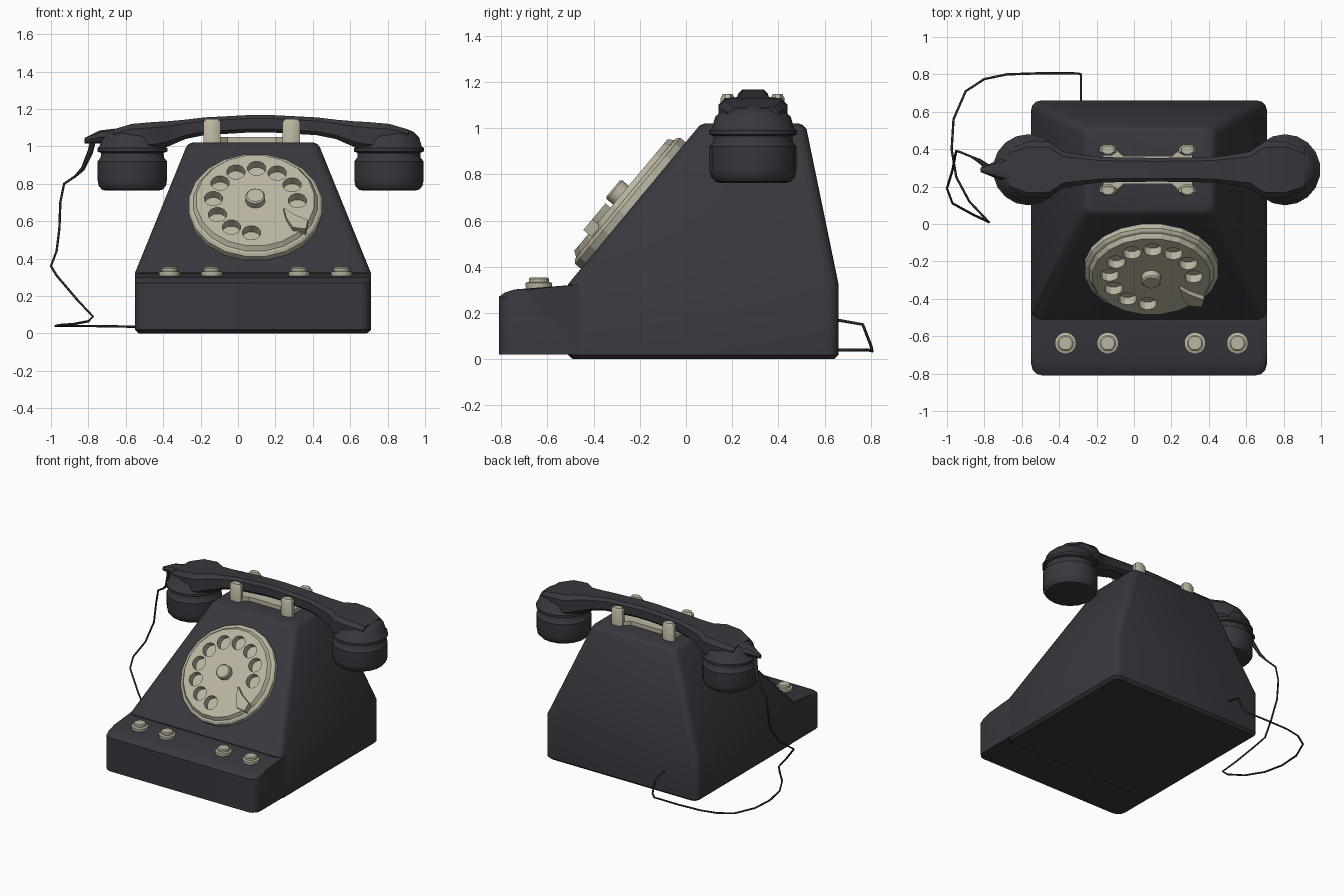
import bpy, bmesh, math
from mathutils import Matrix

if "Cube" in bpy.data.objects:
    bpy.data.objects.remove(bpy.data.objects["Cube"])


def material(name, rgb):
    m = bpy.data.materials.new(name)
    m.diffuse_color = (*rgb, 1)
    m.use_nodes = True
    m.node_tree.nodes["Principled BSDF"].inputs["Base Color"].default_value = m.diffuse_color
    return m


DARK = material("charcoal black", (0.040, 0.039, 0.048))
CREAM = material("warm cream", (0.50, 0.47, 0.36))
CORD = material("cord black", (0.022, 0.022, 0.025))


def loft(name, rings, mat, smooth=35, matrix=None):
    """Skin a list of equal-length point rings and cap both ends."""
    bm = bmesh.new()
    vs = [[bm.verts.new(p) for p in r] for r in rings]
    n = len(vs[0])
    for a, b in zip(vs, vs[1:]):
        for i in range(n):
            bm.faces.new((a[i], a[(i + 1) % n], b[(i + 1) % n], b[i]))
    bm.faces.new(vs[0][::-1])
    bm.faces.new(vs[-1])
    bmesh.ops.recalc_face_normals(bm, faces=bm.faces)
    me = bpy.data.meshes.new(name)
    bm.to_mesh(me)
    bm.free()
    me.materials.append(mat)
    ob = bpy.data.objects.new(name, me)
    bpy.context.collection.objects.link(ob)
    if matrix:
        ob.matrix_world = matrix
    if smooth:
        bpy.ops.object.select_all(action='DESELECT')
        ob.select_set(True)
        bpy.context.view_layer.objects.active = ob
        bpy.ops.object.shade_smooth_by_angle(angle=math.radians(smooth))
    return ob


def lathe(name, profile, mat, seg=20, cx=0, cy=0, sy=1, **kw):
    """Turn an (r, z) profile about a vertical axis."""
    ang = [2 * math.pi * (i + 0.5) / seg for i in range(seg)]
    return loft(name, [[(cx + r * math.cos(a), cy + sy * r * math.sin(a), z) for a in ang]
                       for r, z in profile], mat, **kw)


def plate(name, outline, z0, z1, mat, **kw):
    return loft(name, [[(x, y, z) for x, y in outline] for z in (z0, z1)], mat, **kw)


def round_rect(x0, x1, y0, y1, r, z):
    pts = []
    for cx, cy, start in ((x1 - r, y1 - r, 0), (x0 + r, y1 - r, 90),
                          (x0 + r, y0 + r, 180), (x1 - r, y0 + r, 270)):
        for k in range(4):
            a = math.radians(start + 30 * k)
            pts.append((cx + r * math.cos(a), cy + r * math.sin(a), z))
    return pts


# Tapered main body
loft("body", [round_rect(-0.53, 0.69, -0.49, 0.64, 0.04, 0.0),
              round_rect(-0.55, 0.71, -0.51, 0.66, 0.05, 0.018),
              round_rect(-0.55, 0.71, -0.51, 0.66, 0.05, 0.325),
              round_rect(-0.278, 0.438, 0.045, 0.522, 0.05, 0.995),
              round_rect(-0.265, 0.425, 0.06, 0.508, 0.045, 1.012),
              round_rect(-0.245, 0.405, 0.08, 0.488, 0.04, 1.02)], DARK)


# Front shelf, rounded at its two front corners
def shelf_ring(x, f):
    return [(x, f, 0.02), (x, f, 0.27), (x, f + 0.025, 0.288), (x, f + 0.07, 0.302),
            (x, -0.44, 0.325), (x, -0.44, 0.02)]


ends = [(0.63, -0.75), (0.622, -0.78), (0.60, -0.802), (0.57, -0.81)]
loft("front_shelf", [shelf_ring(0.08 - s, f) for s, f in ends] +
     [shelf_ring(0.08 + s, f) for s, f in reversed(ends)], DARK)

# Four push buttons on the shelf
for i, x in enumerate((-0.366, -0.14, 0.326, 0.553)):
    lathe(f"button_{i + 1}", [(0.05, 0.29), (0.058, 0.315), (0.058, 0.33), (0.044, 0.335),
                              (0.044, 0.348), (0.036, 0.354)], CREAM, 16, x, -0.637)

# Dial: turned disc on the sloping face, with ten finger holes cut in
DIAL = Matrix.Translation((0.093, -0.229, 0.666)) @ Matrix.Rotation(math.radians(50.1), 4, 'X')
dial = lathe("dial", [(0.36, -0.02), (0.36, 0.03), (0.347, 0.042), (0.335, 0.045),
                      (0.318, 0.069), (0.06, 0.069)], CREAM, 20, smooth=0, matrix=DIAL)
for i in range(10):
    a = math.radians(29.4 * i)
    cut = lathe(f"hole_cutter_{i}", [(0.05, 0.018), (0.05, 0.2)], CREAM, 12,
                0.225 * math.cos(a), 0.225 * math.sin(a), smooth=0, matrix=DIAL)
    cut.hide_render = True
    cut.hide_viewport = True
    mod = dial.modifiers.new("hole", 'BOOLEAN')
    mod.operation = 'DIFFERENCE'
    mod.solver = 'EXACT'
    mod.object = cut
lathe("dial_hub", [(0.053, 0.05), (0.053, 0.105), (0.045, 0.113)], CREAM, 14, matrix=DIAL)
plate("finger_stop", [(0.15, -0.07), (0.2, -0.115), (0.28, -0.16), (0.27, -0.22),
                      (0.2, -0.21), (0.165, -0.14)], 0.05, 0.097, CREAM, matrix=DIAL)

# Cradle: four prongs joined by a waisted plate
for sx in (-0.212, 0.212):
    for sy in (-0.108, 0.108):
        lathe("cradle_prong", [(0.05, 1.0), (0.05, 1.13), (0.035, 1.147)], CREAM, 8,
              0.073 + sx, 0.288 + sy, 0.65)
quarter = [(0.24, 0.06), (0.24, 0.12), (0.18, 0.12), (0.13, 0.075)]
outline = (quarter + [(-x, y) for x, y in reversed(quarter)] +
           [(-x, -y) for x, y in quarter] + [(x, -y) for x, y in reversed(quarter)])
plate("cradle_plate", [(0.073 + x, 0.288 + y) for x, y in outline], 1.0, 1.05, CREAM)

# Handset cups, mirrored about the handset centre
HX, HY = 0.121, 0.29
cup = [(0.14, 0.763), (0.165, 0.769), (0.183, 0.79), (0.188, 0.82), (0.188, 0.92), (0.172, 0.94),
       (0.170, 0.965), (0.190, 0.973), (0.190, 0.99), (0.178, 1.0), (0.163, 1.05),
       (0.13, 1.08), (0.09, 1.095), (0.02, 1.11)]
for name, s in (("earpiece", 1), ("mouthpiece", -1)):
    lathe(name, cup, DARK, 18, HX + s * 0.686, HY)


# Handset grip, swelling into each cup
def grip_ring(x, w, z0, z1):
    c = min(w, (z1 - z0) / 2) * 0.4
    return [(x, HY + w, z0 + c), (x, HY + w, z1 - c), (x, HY + w - c, z1), (x, HY - w + c, z1),
            (x, HY - w, z1 - c), (x, HY - w, z0 + c), (x, HY - w + c, z0), (x, HY + w - c, z0)]


half = [(0.05, 0.064, 1.075, 1.168), (0.30, 0.068, 1.06, 1.155), (0.40, 0.08, 1.04, 1.143),
        (0.50, 0.098, 0.997, 1.134), (0.575, 0.15, 0.98, 1.13), (0.69, 0.15, 0.98, 1.12),
        (0.79, 0.11, 0.98, 1.09)]
loft("handset_grip", [grip_ring(HX - s, *r) for s, *r in reversed(half)] +
     [grip_ring(HX + s, *r) for s, *r in half], DARK)

# Cord boot on the left end of the handset
loft("cord_boot", [[(x, HY + w * math.cos(a), z + h * math.sin(a))
                    for a in [math.pi / 4 * k for k in range(8)]]
                   for x, w, z, h in ((-0.66, 0.075, 1.055, 0.04), (-0.74, 0.045, 1.05, 0.035),
                                      (-0.82, 0.012, 1.03, 0.015))], DARK)

# Cord from the boot, down to the floor and round to the back
path = [(-0.775, 0.29, 1.03, 2.5), (-0.79, 0.31, 0.97, 2.5), (-0.83, 0.34, 0.88, 1.8),
        (-0.87, 0.36, 0.84, 1), (-0.93, 0.385, 0.80, 1), (-0.95, 0.39, 0.70, 1),
        (-0.955, 0.37, 0.56, 1), (-0.97, 0.29, 0.44, 1), (-1.0, 0.19, 0.36, 1),
        (-0.97, 0.11, 0.31, 1), (-0.86, 0.05, 0.18, 1), (-0.775, 0.01, 0.09, 1),
        (-0.80, 0.035, 0.065, 1), (-0.88, 0.12, 0.05, 1), (-0.95, 0.25, 0.045, 1),
        (-0.975, 0.40, 0.04, 1), (-0.965, 0.56, 0.04, 1), (-0.9, 0.71, 0.04, 1),
        (-0.8, 0.775, 0.04, 1), (-0.68, 0.80, 0.038, 1), (-0.5, 0.806, 0.035, 1),
        (-0.30, 0.805, 0.035, 1), (-0.283, 0.80, 0.06, 1), (-0.283, 0.765, 0.15, 1),
        (-0.283, 0.64, 0.172, 1)]
cu = bpy.data.curves.new("cord", 'CURVE')
cu.dimensions = '3D'
cu.bevel_depth = 0.0065
cu.bevel_resolution = 1
cu.use_fill_caps = True
sp = cu.splines.new('POLY')
sp.points.add(len(path) - 1)
for p, (x, y, z, r) in zip(sp.points, path):
    p.co = (x, y, z, 1)
    p.radius = r
cu.materials.append(CORD)
bpy.context.collection.objects.link(bpy.data.objects.new("cord", cu))
